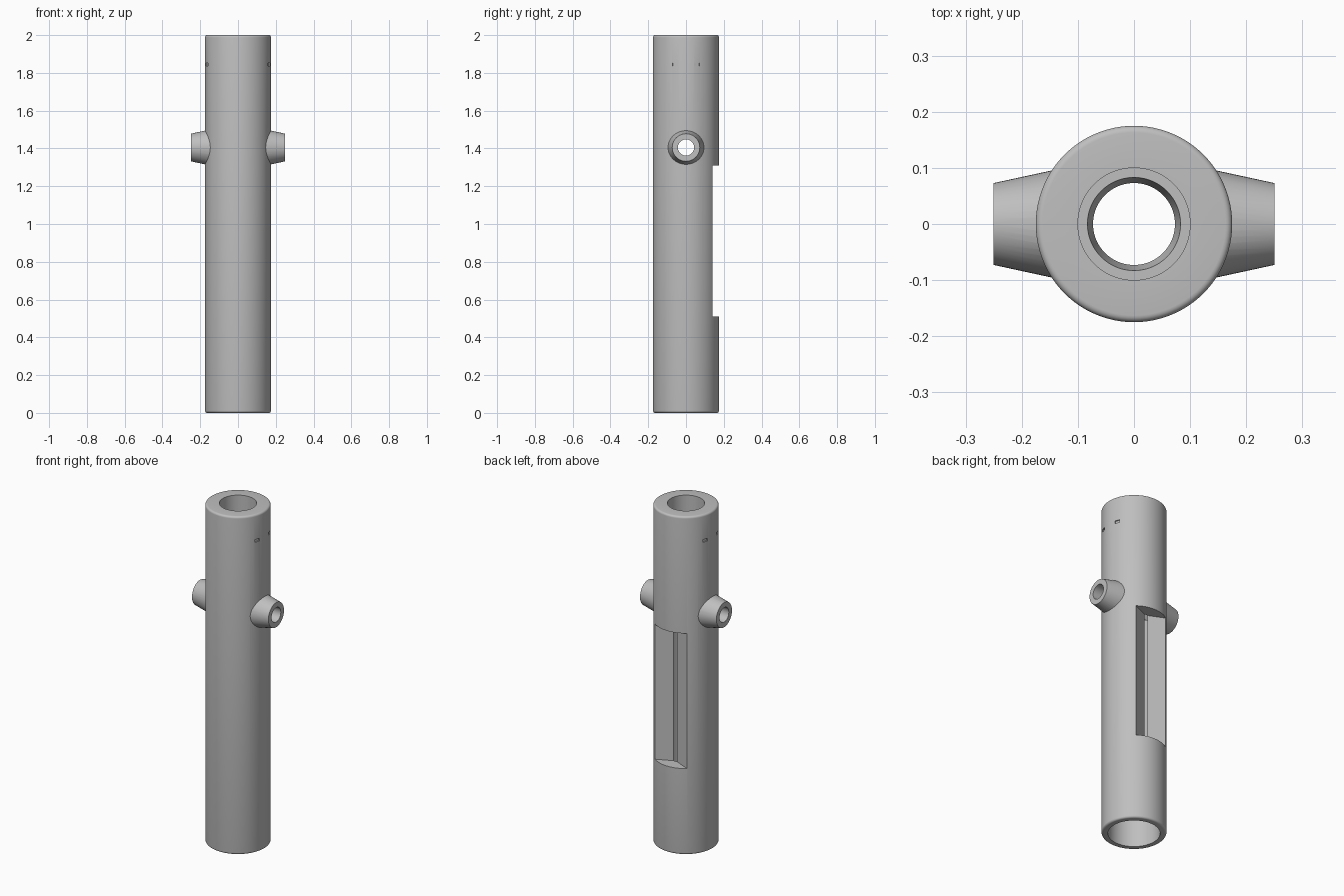
import bpy, bmesh, math
from mathutils import Matrix

old = bpy.data.objects.get("Cube")
if old:
    bpy.data.objects.remove(old, do_unlink=True)

GREY = (0.52, 0.52, 0.52, 1.0)
mat = bpy.data.materials.new("light grey")
mat.use_nodes = True
mat.diffuse_color = GREY
for node in mat.node_tree.nodes:
    if node.type == 'BSDF_PRINCIPLED':
        node.inputs["Base Color"].default_value = GREY


def finish(name, bm):
    """Turn a bmesh into a linked object with the shared material."""
    bmesh.ops.recalc_face_normals(bm, faces=bm.faces[:])
    mesh = bpy.data.meshes.new(name)
    bm.to_mesh(mesh)
    bm.free()
    mesh.materials.append(mat)
    obj = bpy.data.objects.new(name, mesh)
    bpy.context.collection.objects.link(obj)
    return obj


def lathe(name, profile, steps=96):
    """Revolve a closed (radius, height) profile around z."""
    bm = bmesh.new()
    rings = []
    for i in range(steps):
        a = math.tau * i / steps
        rings.append([bm.verts.new((r * math.cos(a), r * math.sin(a), z)) for r, z in profile])
    count = len(profile)
    for i in range(steps):
        here, there = rings[i], rings[(i + 1) % steps]
        for j in range(count):
            k = (j + 1) % count
            bm.faces.new((here[j], there[j], there[k], here[k]))
    return finish(name, bm)


def cone_x(name, x1, x2, r1, r2, steps=48):
    """Closed cone or cylinder lying along x."""
    bm = bmesh.new()
    place = Matrix.Translation(((x1 + x2) / 2, 0, PORT_Z)) @ Matrix.Rotation(math.pi / 2, 4, 'Y')
    bmesh.ops.create_cone(bm, cap_ends=True, segments=steps, radius1=r1, radius2=r2,
                          depth=abs(x2 - x1), matrix=place)
    return finish(name, bm)


def prism(name, outline, z1, z2):
    """Extrude an xy outline from z1 to z2."""
    bm = bmesh.new()
    face = bm.faces.new([bm.verts.new((x, y, z1)) for x, y in outline])
    result = bmesh.ops.extrude_face_region(bm, geom=[face])
    verts = [v for v in result["geom"] if isinstance(v, bmesh.types.BMVert)]
    bmesh.ops.translate(bm, verts=verts, vec=(0, 0, z2 - z1))
    return finish(name, bm)


def combine(target, tool, operation):
    """Apply a boolean and remove the helper."""
    tool.hide_render = True
    mod = target.modifiers.new("boolean", 'BOOLEAN')
    mod.operation = operation
    mod.solver = 'EXACT'
    mod.object = tool
    bpy.context.view_layer.objects.active = target
    bpy.ops.object.modifier_apply(modifier=mod.name)
    bpy.data.objects.remove(tool, do_unlink=True)


R, H, FILLET, PORT_Z = 0.175, 2.0, 0.012, 1.405

# Tube wall: rounded outer rims, stepped bore inside
profile = []
for side, centre in ((-1, FILLET), (1, H - FILLET)):
    for i in range(6):
        a = math.pi / 2 * (i / 5 - (1 if side < 0 else 0))
        profile.append((R - FILLET + FILLET * math.cos(a), centre + FILLET * math.sin(a)))
profile += [(0.1, H), (0.1, 0.42), (0.083, 0.42), (0.073, 0.36), (0.14, 0.36), (0.14, 0)]
tube = lathe("tube_body", profile)

# Tapered side ports with a through hole
for s in (-1, 1):
    if s > 0:
        port = cone_x("side_port", 0.13, 0.25, 0.099, 0.073)
    else:
        port = cone_x("side_port", -0.25, -0.13, 0.073, 0.099)
    combine(tube, port, 'UNION')
combine(tube, cone_x("port_hole", -0.4, 0.4, 0.043, 0.043), 'DIFFERENCE')

# Shallow V-shaped window in the back, just breaking into the bore
slope, apex = 0.44, 0.0945
wide = 0.22
window = [(0, apex), (wide, apex + slope * wide), (wide, 0.3),
          (-wide, 0.3), (-wide, apex + slope * wide)]
combine(tube, prism("window_cutter", window, 0.51, 1.31), 'DIFFERENCE')

# Short engraved index marks on both sides
for degrees in (-19, 19, 161, 199):
    bm = bmesh.new()
    place = (Matrix.Rotation(math.radians(degrees), 4, 'Z')
             @ Matrix.Translation((R + 0.003, 0, 1.845))
             @ Matrix.Diagonal((0.02, 0.03, 0.016, 1)))
    bmesh.ops.create_cube(bm, size=1, matrix=place)
    combine(tube, finish("mark_cutter", bm), 'DIFFERENCE')

# Smooth round surfaces, sharp edges kept
bpy.ops.object.select_all(action='DESELECT')
tube.select_set(True)
bpy.context.view_layer.objects.active = tube
bpy.ops.object.shade_smooth_by_angle(angle=math.radians(25))
